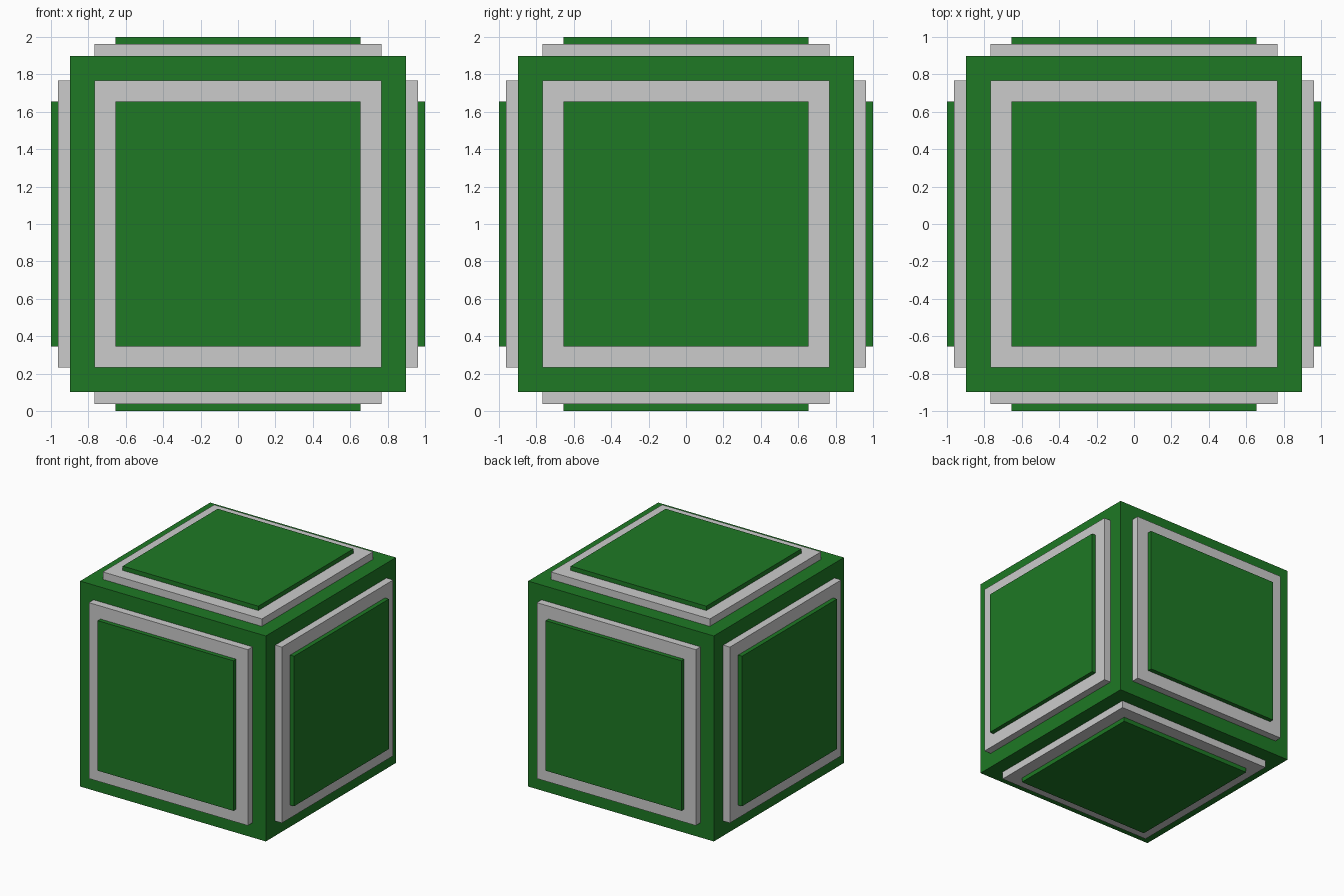
import bpy
from math import pi
from mathutils import Euler, Vector, Matrix

if "Cube" in bpy.data.objects:
    bpy.data.objects.remove(bpy.data.objects["Cube"])

CENTRE = Vector((0, 0, 1))
CORE, FRAME, PANEL = 0.897, 0.962, 1.0      # distance of each layer from the centre
FRAME_HALF, PANEL_HALF = 0.768, 0.655       # half widths of the raised plates

green = bpy.data.materials.new("green")
green.diffuse_color = (0.013, 0.19, 0.018, 1)
green.use_nodes = True
green.node_tree.nodes["Principled BSDF"].inputs["Base Color"].default_value = green.diffuse_color


def box(name, size, offset=(0, 0, 0), turn=Matrix.Identity(3), material=None):
    bpy.ops.mesh.primitive_cube_add(size=1)
    ob = bpy.context.object
    ob.name = name
    ob.matrix_world = (Matrix.Translation(CENTRE) @ turn.to_4x4()
                       @ Matrix.Translation(offset) @ Matrix.Diagonal((*size, 1)))
    if material:
        ob.data.materials.append(material)
    return ob


def plate(name, half, inner, outer, turn, material=None):
    box(name, (2 * half, 2 * half, outer - inner),
        (0, 0, (inner + outer) / 2), turn, material)


# Main cube
box("cube_body", (2 * CORE,) * 3, material=green)

# Stepped grey border and green panel on all six sides
sides = {"top": (0, 0, 0), "bottom": (pi, 0, 0),
         "front": (pi / 2, 0, 0), "back": (-pi / 2, 0, 0),
         "right": (0, pi / 2, 0), "left": (0, -pi / 2, 0)}
for side, angles in sides.items():
    turn = Euler(angles).to_matrix()
    plate(side + "_border", FRAME_HALF, CORE, FRAME, turn)
    plate(side + "_panel", PANEL_HALF, FRAME, PANEL, turn, green)
